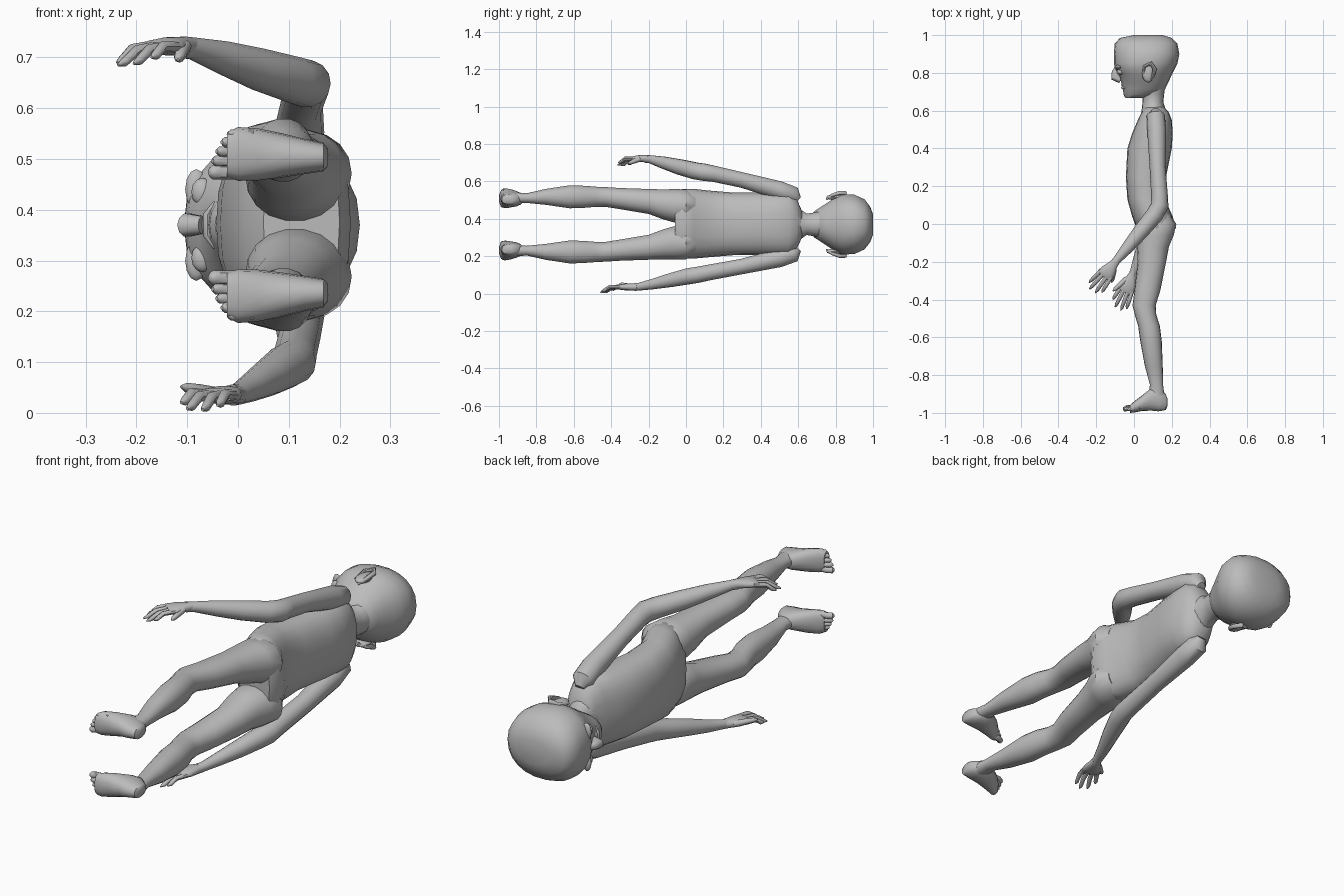
import bpy, bmesh, math
from mathutils import Vector as V

skin = bpy.data.materials.new("grey_skin")
skin.diffuse_color = (0.5, 0.5, 0.5, 1)
X, Y, Z = V((1, 0, 0)), V((0, 1, 0)), V((0, 0, 1))


def ring(c, u, v, ru, rv, n=18, p=2.0):
    """Superellipse of points around c."""
    pts = []
    for i in range(n):
        a = 2 * math.pi * i / n
        ca, sa = math.cos(a), math.sin(a)
        pts.append(V(c) + u * ru * math.copysign(abs(ca) ** (2 / p), ca)
                   + v * rv * math.copysign(abs(sa) ** (2 / p), sa))
    return pts


def loft(name, rings):
    """Closed skin through a list of rings."""
    bm = bmesh.new()
    rows = [[bm.verts.new(q) for q in r] for r in rings]
    n = len(rows[0])
    for a, b in zip(rows, rows[1:]):
        for i in range(n):
            j = (i + 1) % n
            bm.faces.new((a[i], a[j], b[j], b[i]))
    bm.faces.new(rows[0])
    bm.faces.new(rows[-1])
    bmesh.ops.recalc_face_normals(bm, faces=bm.faces)
    me = bpy.data.meshes.new(name)
    bm.to_mesh(me)
    bm.free()
    me.materials.append(skin)
    ob = bpy.data.objects.new(name, me)
    bpy.context.collection.objects.link(ob)
    return ob


def body_loft(name, secs, p=2.0, n=18):
    """Sections along y: (y, x_front, x_back, z_low, z_high)."""
    return loft(name, [ring(((a + b) / 2, y, (c + d) / 2), X, Z, (b - a) / 2, (d - c) / 2, n, p)
                       for y, a, b, c, d in secs])


def tube(name, pts, n=12, hint=Z, flat=1.0):
    """Tube along points (x, y, z, radius); flat scales it along the hint axis."""
    P = [V(q[:3]) for q in pts]
    rings = []
    for i, q in enumerate(pts):
        t = (P[min(i + 1, len(P) - 1)] - P[max(i - 1, 0)]).normalized()
        u = t.cross(hint).normalized()
        w = u.cross(t).normalized()
        rings.append(ring(P[i], u, w, q[3], q[3] * flat, n))
    return loft(name, rings)


def blob(name, c, r):
    """Ellipsoid."""
    rows = [ring((c[0], c[1] + r[1] * math.cos(t), c[2]), X, Z, r[0] * math.sin(t), r[2] * math.sin(t), 12)
            for t in [math.pi * (k + 0.15) / 8.3 for k in range(9)]]
    return loft(name, rows)


# Head, neck and torso (centre line z = 0.37)
M = 0.37
head = [(1.0, 0.0, 0.15, .055), (.985, -.075, .2, .095), (.955, -.102, .23, .135), (.9, -.107, .24, .16),
        (.85, -.106, .23, .162), (.82, -.1, .215, .155), (.79, -.08, .2, .14), (.75, -.068, .182, .113),
        (.715, -.058, .165, .09), (.685, -.056, .12, .07), (.667, -.045, .05, .045)]
body_loft("head", [(y, a, b, M - h, M + h) for y, a, b, h in head], 2.25, 22)
body_loft("neck", [(.76, .04, .17, .30, .45), (.69, .045, .16, .305, .435),
                   (.645, .045, .155, .312, .428), (.6, .04, .17, .28, .46), (.56, .03, .18, .24, .5)])
body_loft("torso", [(.625, .055, .155, .31, .43), (.59, .04, .185, .235, .51), (.55, .02, .2, .205, .54),
                    (.48, -.01, .205, .205, .54), (.4, -.035, .2, .205, .54), (.25, -.043, .17, .205, .54),
                    (.13, -.035, .165, .195, .55), (.04, -.01, .205, .187, .56), (-.02, .012, .222, .187, .56),
                    (-.06, .05, .2, .22, .53)], 2.4, 20)

# Face and ears
tube("nose", [(-.085, .835, M, .012), (-.1, .805, M, .018), (-.1, .778, M, .024), (-.07, .762, M, .018)], 10)
for s, side in ((1, "left"), (-1, "right")):
    blob("eye_" + side, (-.07, .805, M + .065 * s), (.022, .015, .028))
    blob("brow_" + side, (-.082, .83, M + .07 * s), (.022, .012, .04))
    blob("ear_" + side, (.075, .8, M + .145 * s), (.032, .05, .016))
    tube("ear_rim_" + side, [(.05, .775, M + .142 * s, .006), (.055, .835, M + .158 * s, .009),
                             (.09, .85, M + .168 * s, .011), (.11, .82, M + .168 * s, .011),
                             (.1, .78, M + .155 * s, .009), (.075, .752, M + .135 * s, .006)], 8, Z)
for y in (.722, .738):
    tube("lip", [(-.045, y - .002, M - .045, .004), (-.06, y, M - .02, .009),
                 (-.06, y, M + .02, .009), (-.045, y - .002, M + .045, .004)], 8, Y)

# Legs and feet, mirrored across the body
leg = [(.05, .04, .19, .41, .53), (0, .016, .224, .385, .558), (-.06, .014, .21, .378, .56),
       (-.12, .016, .185, .395, .558), (-.2, .02, .17, .425, .56), (-.35, .003, .14, .45, .565),
       (-.43, -.008, .115, .463, .57), (-.48, .004, .118, .463, .572), (-.54, .022, .137, .458, .577),
       (-.62, .033, .147, .455, .58), (-.75, .057, .152, .474, .56), (-.85, .084, .154, .484, .537),
       (-.9, .08, .16, .482, .54), (-.95, .085, .16, .485, .535)]
# foot sections: (x, y_sole, y_top, z_low, z_high)
foot = [(.177, -.965, -.925, .485, .52), (.168, -.985, -.9, .476, .532), (.13, -.992, -.865, .47, .54),
        (.09, -.988, -.87, .464, .55), (.04, -.99, -.91, .458, .56), (0, -.998, -.94, .457, .563),
        (-.022, -1, -.96, .465, .552)]
toes = [(-.056, .474, .014), (-.05, .496, .011), (-.042, .515, .01), (-.032, .533, .01), (-.02, .549, .009)]
for side, f in (("left", lambda z: z), ("right", lambda z: .74 - z)):
    body_loft("leg_" + side, [(y, a, b, f(c), f(d)) for y, a, b, c, d in leg], 2.15)
    loft("foot_" + side, [ring((x, (a + b) / 2, (f(c) + f(d)) / 2), Y, Z, (b - a) / 2, (d - c) / 2, 16, 2.3)
                          for x, a, b, c, d in foot])
    for x, z, r in toes:
        tube("toe_" + side, [(x + .05, -.97, f(z), r), (x + .022, -.972, f(z), r),
                             (x + .006, -.982, f(z), r), (x, -.987, f(z), r * .4)], 8)

# Arms
tube("arm_left", [(.115, .6, .5, .02), (.115, .575, .525, .048), (.12, .5, .552, .05), (.125, .3, .607, .042),
                  (.135, .15, .64, .044), (.137, .1, .648, .047), (.11, .05, .656, .046), (.04, -.035, .677, .042),
                  (-.03, -.12, .7, .033), (-.09, -.19, .718, .022), (-.11, -.215, .72, .022)], 14)
tube("arm_right", [(.115, .6, .24, .02), (.115, .575, .215, .048), (.12, .5, .19, .05), (.12, .3, .145, .042),
                   (.112, .12, .112, .043), (.11, .06, .1, .044), (.095, .01, .092, .044), (.06, -.09, .07, .037),
                   (.025, -.18, .05, .028), (0, -.25, .037, .021), (-.01, -.275, .035, .021)], 14)


def hand(side, wrist, tips, thumb, length):
    """Flat palm from the wrist with four curled fingers and a thumb."""
    w = V(wrist)
    mid = sum((V(t) for t in tips), V()) / 4
    d = V((mid.x - w.x, mid.y - w.y, 0)).normalized()
    across = d.cross(Z)
    secs = [(-.01, .02, .018), (.02, .026, .019), (.06, .04, .018), (length, .044, .014), (length + .012, .036, .008)]
    loft("palm_" + side, [ring(w + d * t, across, Z, a, b, 14, 2.3) for t, a, b in secs])
    order = sorted(tips, key=lambda t: V(t).dot(across))
    for k, t in enumerate(order):
        base = w + d * (length - .01) + across * (-.032 + .0213 * k)
        t = V(t)
        knuckle = base.lerp(t, .55) + Z * .012
        tube("finger_" + side, [(*base, .011), (*knuckle, .0105), (*base.lerp(t, .85), .009), (*t, .003)], 8)
    b, t = w + d * .035, V(thumb)
    b += across * math.copysign(.02, (t - w).dot(across))
    tube("thumb_" + side, [(*b, .015), (*b.lerp(t, .5), .013), (*b.lerp(t, .85), .01), (*t, .003)], 8)


# Hands
hand("left", (-.1, -.203, .722),
     [(-.238, -.31, .69), (-.236, -.345, .685), (-.205, -.365, .688), (-.17, -.362, .7)], (-.118, -.31, .695), .085)
hand("right", (-.005, -.265, .035),
     [(-.112, -.4, .02), (-.1, -.44, .008), (-.07, -.458, .006), (-.04, -.45, .015)], (-.112, -.355, .052), .095)

# Smooth shading with sharp creases kept
bpy.ops.object.select_all(action='SELECT')
bpy.context.view_layer.objects.active = bpy.data.objects["torso"]
bpy.ops.object.shade_smooth_by_angle(angle=math.radians(45))
